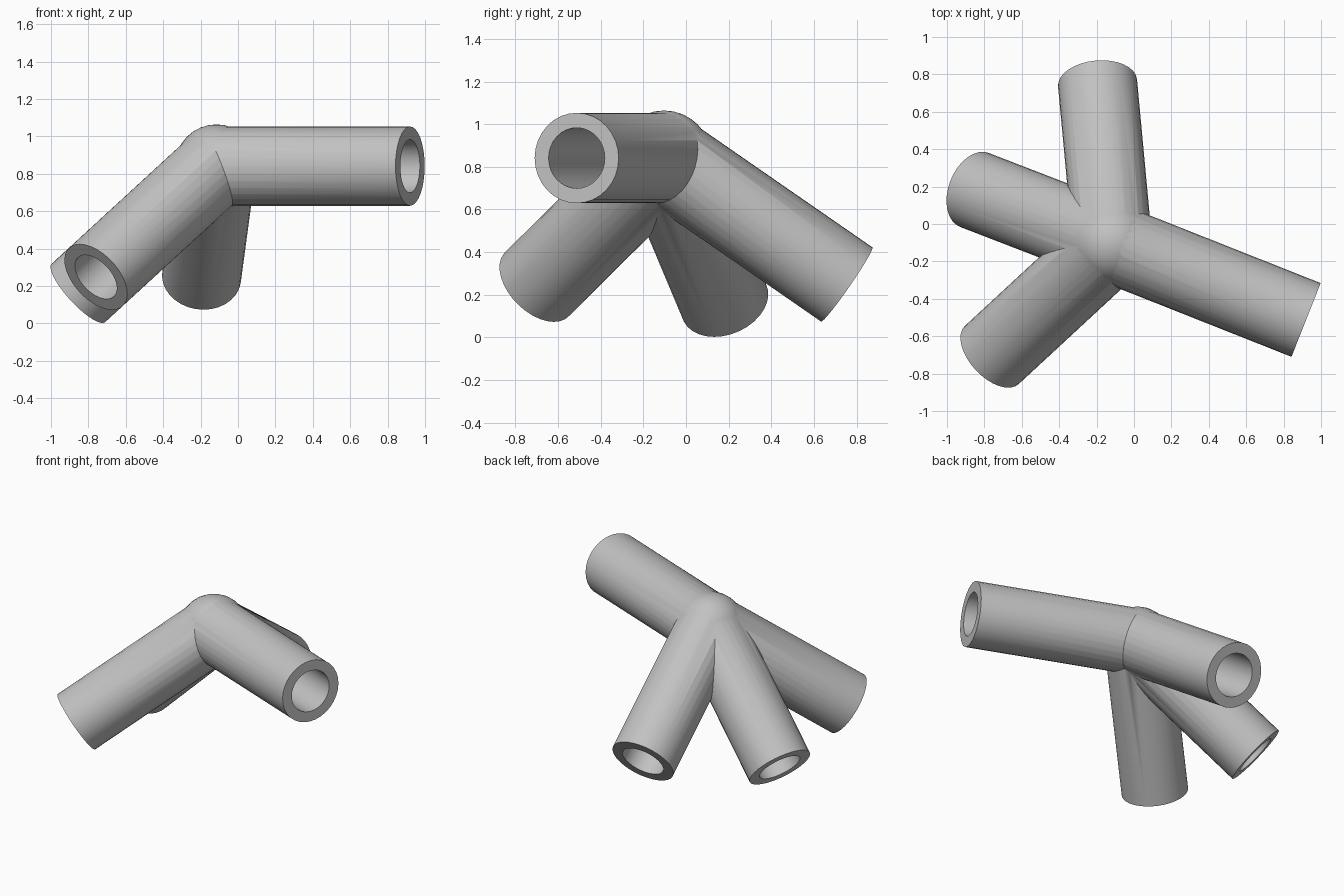
import bpy
import math
from mathutils import Vector

if "Cube" in bpy.data.objects:
    bpy.data.objects.remove(bpy.data.objects["Cube"])

HUB = Vector((-0.115, -0.103, 0.841))
HUB_RADIUS, OUTER, BORE = 0.223, 0.212, 0.142
BORE_START = 0.32  # solid core left around the hub centre

# Centre of each socket's open end
ENDS = {
    "left_socket": (0.92, -0.513, 0.841),
    "back_socket": (-0.195, 0.754, 0.248),
    "front_right_socket": (-0.76, -0.70, 0.248),
    "back_right_socket": (-0.853, 0.182, 0.163),
}

grey = bpy.data.materials.new("light grey plastic")
grey.use_nodes = True
colour = (0.54, 0.54, 0.54, 1)
grey.diffuse_color = colour
grey.node_tree.nodes["Principled BSDF"].inputs["Base Color"].default_value = colour


def rod(name, start, end, radius):
    """Solid cylinder between two points."""
    axis = end - start
    bpy.ops.mesh.primitive_cylinder_add(vertices=32, radius=radius, depth=axis.length,
                                        location=(start + end) / 2)
    obj = bpy.context.object
    obj.name = name
    obj.rotation_euler = axis.to_track_quat("Z", "Y").to_euler()
    obj.data.materials.append(grey)
    return obj


def combine(target, tool, operation):
    """Apply a boolean and discard the tool."""
    mod = target.modifiers.new(operation.lower(), "BOOLEAN")
    mod.operation, mod.object, mod.solver = operation, tool, "EXACT"
    bpy.context.view_layer.objects.active = target
    bpy.ops.object.modifier_apply(modifier=mod.name)
    bpy.data.objects.remove(tool)


# Ball hub
bpy.ops.mesh.primitive_uv_sphere_add(segments=32, ring_count=16, radius=HUB_RADIUS, location=HUB)
joint = bpy.context.object
joint.name = "pipe_joint"
joint.data.materials.append(grey)

# Sockets joined to the hub
for name, end in ENDS.items():
    combine(joint, rod(name, HUB, Vector(end), OUTER), "UNION")

# Bores cut in from the open ends
for name, end in ENDS.items():
    direction = (Vector(end) - HUB).normalized()
    cutter = rod(name + "_bore", HUB + direction * BORE_START,
                 Vector(end) + direction * 0.1, BORE)
    combine(joint, cutter, "DIFFERENCE")

# Smooth curved walls, sharp rims and seams
bpy.ops.object.select_all(action="DESELECT")
joint.select_set(True)
bpy.context.view_layer.objects.active = joint
bpy.ops.object.shade_smooth_by_angle(angle=math.radians(30))
